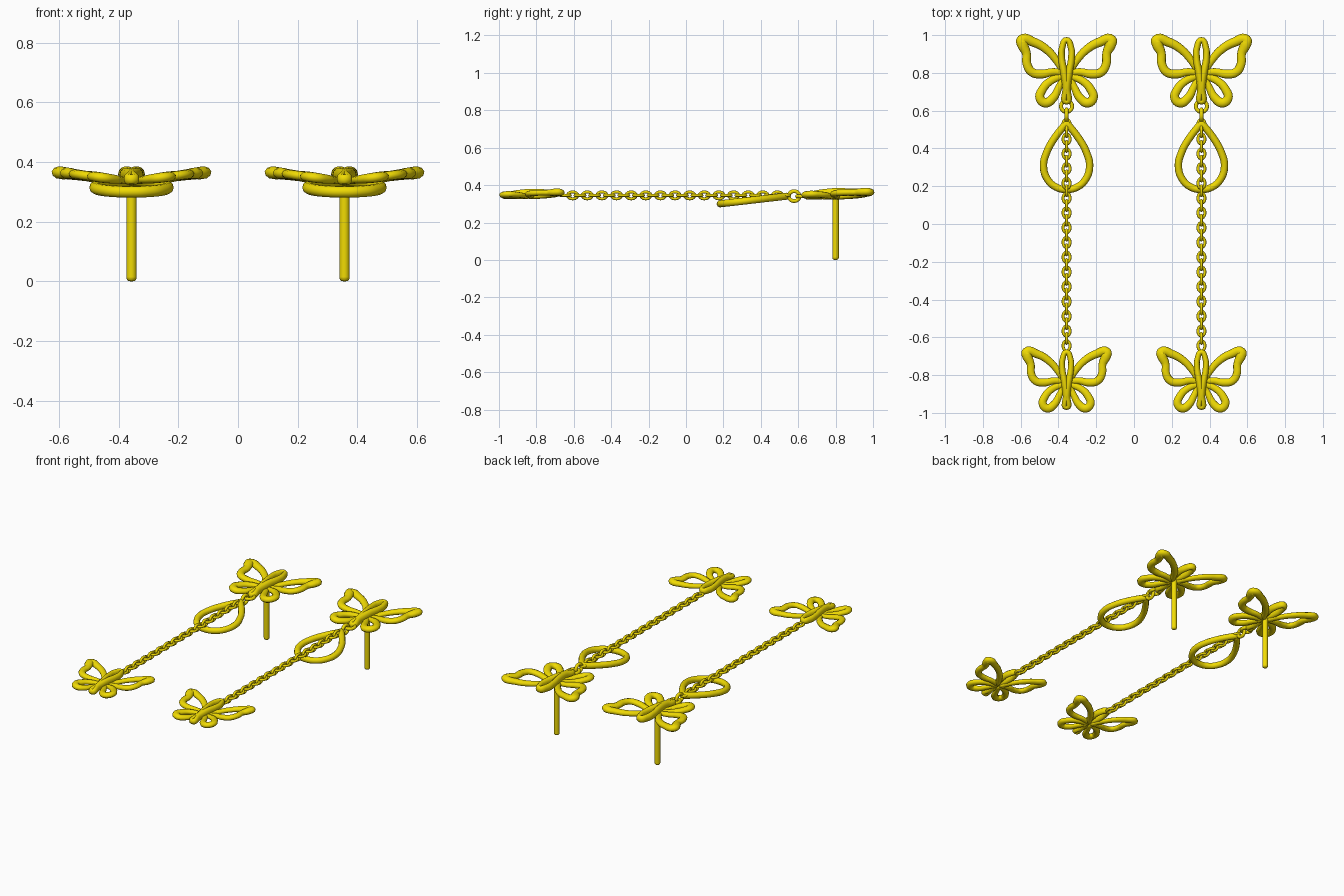
import bpy
from math import sin, cos, pi

if "Cube" in bpy.data.objects:
    bpy.data.objects.remove(bpy.data.objects["Cube"])

gold = bpy.data.materials.new("gold")
gold.diffuse_color = (0.88, 0.71, 0.001, 1)
gold.use_nodes = True
gold.node_tree.nodes["Principled BSDF"].inputs["Base Color"].default_value = gold.diffuse_color


def tube(name, loops, radius, cusp=False, res=6, sides=3):
    """Closed round tubes through points (x, y, z, radius factor), turned into one mesh."""
    cu = bpy.data.curves.new(name, 'CURVE')
    cu.dimensions = '3D'
    cu.bevel_depth = radius
    cu.bevel_resolution = sides
    cu.resolution_u = res
    for pts in loops:
        sp = cu.splines.new('BEZIER')
        sp.bezier_points.add(len(pts) - 1)
        sp.use_cyclic_u = True
        sp.use_smooth = True
        for i, (b, p) in enumerate(zip(sp.bezier_points, pts)):
            b.co = p[:3]
            b.radius = p[3] if len(p) > 3 else 1
            kind = 'VECTOR' if cusp and i == 0 else 'AUTO'
            b.handle_left_type = b.handle_right_type = kind
    tmp = bpy.data.objects.new(name, cu)
    bpy.context.collection.objects.link(tmp)
    dg = bpy.context.evaluated_depsgraph_get()
    me = bpy.data.meshes.new_from_object(tmp.evaluated_get(dg))
    bpy.data.objects.remove(tmp)
    me.materials.clear()
    me.materials.append(gold)
    me.polygons.foreach_set("use_smooth", [True] * len(me.polygons))
    ob = bpy.data.objects.new(name, me)
    bpy.context.collection.objects.link(ob)
    return ob


def oval(y, z, half_w, half_l, upright, n=8):
    """Chain link lying flat, or turned on edge."""
    pts = []
    for i in range(n):
        a = 2 * pi * i / n
        w, l = half_w * cos(a), half_l * sin(a)
        pts.append((0, y + l, z + w) if upright else (w, y + l, z))
    return pts


# right-hand wing outlines: x, y, thickness factor
UPPER = [(0.015, 0.80, .7), (0.055, 0.868, .85), (0.11, 0.927, .95), (0.175, 0.963, 1.05),
         (0.237, 0.974, 1.2), (0.232, 0.948, 1.25), (0.213, 0.905, 1), (0.209, 0.845, 1),
         (0.183, 0.804, 1), (0.135, 0.794, 1), (0.07, 0.805, .85)]
LOWER = [(0.012, 0.785, .7), (0.085, 0.757, .9), (0.130, 0.708, 1), (0.141, 0.667, 1.05),
         (0.113, 0.642, 1.1), (0.075, 0.663, 1.0), (0.04, 0.725, .8)]
BODY = [(0, 0.974, .9), (0.023, 0.935, 1), (0.026, 0.88, 1.05), (0.013, 0.80, 1.15),
        (0.002, 0.72, 1.2), (0, 0.645, .8)]
DROP = [(0, .535), (0.06, .46), (0.105, .38), (0.122, .305), (0.10, .235), (0.055, .195), (0, .183)]


def butterfly(name, cx, top, s):
    """Openwork butterfly whose upper edge is at y = top, with size factor s."""
    def place(x, y, z, r):
        return (x * s, top - (1 - y) * s, 0.346 + (z - 0.346) * s, r * s)
    for label, outline, dz in (("upper_wing", UPPER, 0), ("lower_wing", LOWER, 0)):
        loops = [[place(m * x, y, 0.333 + dz + 0.13 * x, r) for x, y, r in outline] for m in (1, -1)]
        ob = tube(f"{name}_{label}s", loops, 0.0235, cusp=True)
        ob.location.x = cx
        # flatten the wing wire about its sloping plane
        for v in ob.data.vertices:
            plane = 0.346 + (0.333 + dz - 0.346) * s + 0.13 * abs(v.co.x)
            v.co.z = plane + (v.co.z - plane) * 0.75
    loop = BODY + [(-x, y, r) for x, y, r in BODY[-2:0:-1]]
    pts = [place(x, y, 0.358 - 0.08 * max(0, 0.8 - y), r) for x, y, r in loop]
    ob = tube(f"{name}_body", [pts], 0.0172)
    ob.location.x = cx
    # deepen the body
    for v in ob.data.vertices:
        v.co.z = 0.356 + (v.co.z - 0.356) * 1.35


for side, cx in (("left", -0.357), ("right", 0.357)):
    butterfly(f"{side}_stud_butterfly", cx, 1.0, 1.0)
    butterfly(f"{side}_drop_butterfly", cx, -0.655, 0.895)

    # ear post with rounded ends
    bpy.ops.mesh.primitive_cylinder_add(vertices=24, radius=0.017, depth=0.35,
                                        location=(cx, 0.8, 0.175))
    post = bpy.context.object
    post.name = f"{side}_ear_post"
    post.data.materials.append(gold)
    bev = post.modifiers.new("round", 'BEVEL')
    bev.width, bev.segments = 0.012, 3
    bpy.ops.object.shade_smooth_by_angle()

    # jump rings under the stud butterfly
    tube(f"{side}_jump_rings", [oval(0.623, 0.340, 0.029, 0.029, False),
                                oval(0.578, 0.341, 0.026, 0.029, True)],
         0.0105).location.x = cx

    # tilted teardrop hoop
    loop = DROP + [(-x, y) for x, y in DROP[-2:0:-1]]
    pts = [(x, y, 0.341 - (0.54 - y) * 0.115) for x, y in loop]
    tube(f"{side}_teardrop", [pts], 0.0195, cusp=True, res=8).location.x = cx

    # chain of alternating links
    links = [oval(0.528 - 0.0391 * i, 0.345, 0.0182, 0.0265, i % 2 == 1) for i in range(31)]
    tube(f"{side}_chain", links, 0.008, res=3, sides=2).location.x = cx
